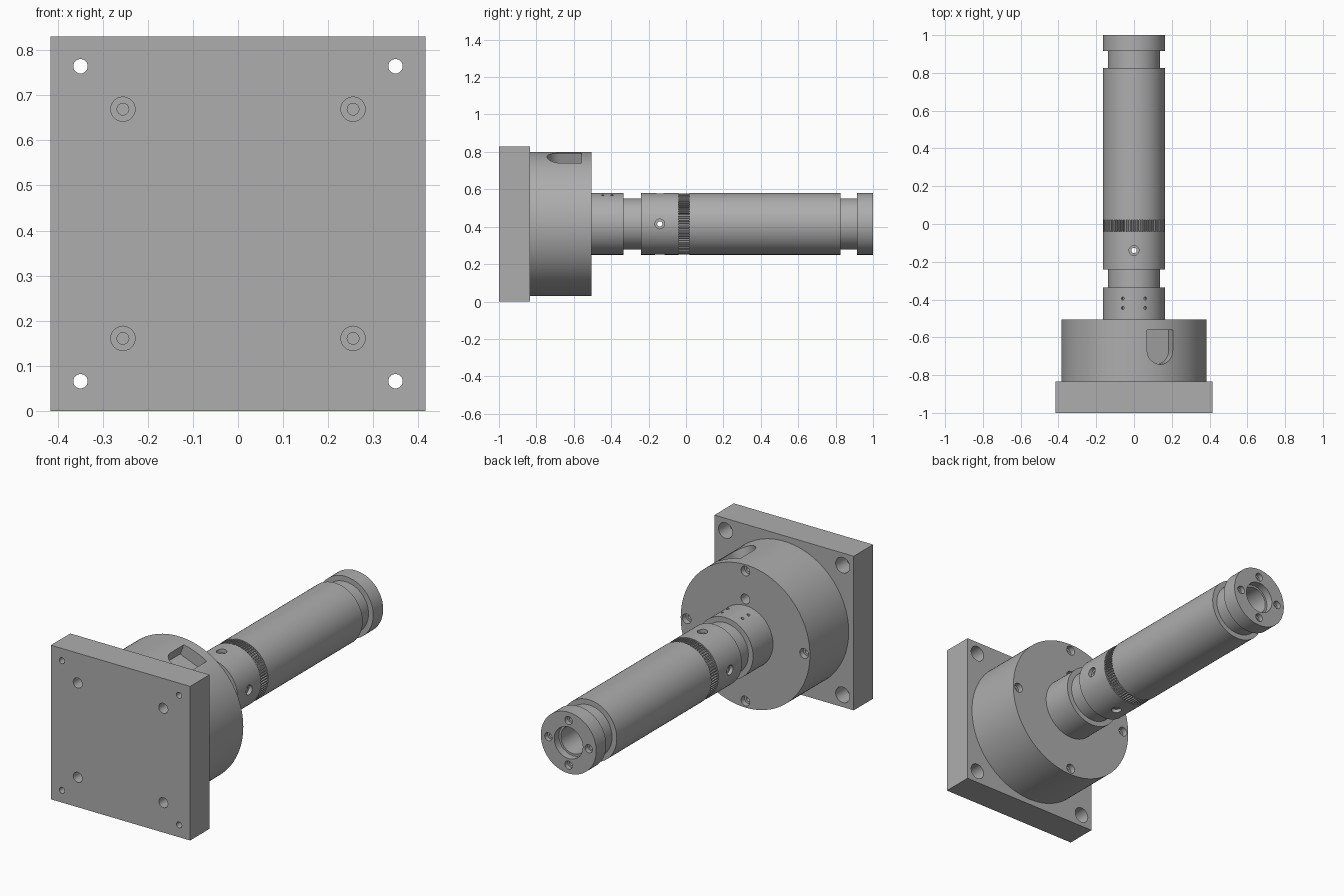
import bpy, bmesh, math
from mathutils import Vector, Matrix

if "Cube" in bpy.data.objects:
    bpy.data.objects.remove(bpy.data.objects["Cube"])

CZ = 0.415                      # height of the main axis
AXIS = Vector((0, 0, CZ))
BACK = Vector((0, 1, 0))

steel = bpy.data.materials.new("machined grey steel")
steel.use_nodes = True
GREY = (0.42, 0.42, 0.42, 1)
steel.diffuse_color = GREY
steel.node_tree.nodes["Principled BSDF"].inputs["Base Color"].default_value = GREY


def finish(name, bm, matrix):
    bmesh.ops.recalc_face_normals(bm, faces=bm.faces)
    bm.transform(matrix)
    mesh = bpy.data.meshes.new(name)
    bm.to_mesh(mesh)
    bm.free()
    mesh.materials.append(steel)
    obj = bpy.data.objects.new(name, mesh)
    bpy.context.collection.objects.link(obj)
    return obj


def place(origin, direction):
    q = Vector(direction).to_track_quat('Z', 'Y')
    return Matrix.Translation(origin) @ q.to_matrix().to_4x4()


def lathe(name, profile, origin, direction, seg=96):
    """Revolve (radius, distance) points round an axis, closing both ends."""
    bm = bmesh.new()
    rings = [[bm.verts.new((r * math.cos(math.tau * i / seg),
                            r * math.sin(math.tau * i / seg), h))
              for i in range(seg)] for r, h in profile]
    for a, b in zip(rings, rings[1:]):
        for i in range(seg):
            j = (i + 1) % seg
            bm.faces.new((a[i], a[j], b[j], b[i]))
    bm.faces.new(rings[0])
    bm.faces.new(rings[-1])
    return finish(name, bm, place(origin, direction))


def prism(name, outline, depth, matrix):
    """Extrude a flat outline along local z."""
    bm = bmesh.new()
    face = bm.faces.new([bm.verts.new((x, y, 0)) for x, y in outline])
    ext = bmesh.ops.extrude_face_region(bm, geom=[face])
    moved = [v for v in ext["geom"] if isinstance(v, bmesh.types.BMVert)]
    bmesh.ops.translate(bm, verts=moved, vec=(0, 0, depth))
    return finish(name, bm, matrix)


def cut(target, cutter):
    mod = target.modifiers.new("cut", 'BOOLEAN')
    mod.operation = 'DIFFERENCE'
    mod.solver = 'EXACT'
    mod.object = cutter
    bpy.context.view_layer.objects.active = target
    bpy.ops.object.modifier_apply(modifier=mod.name)
    bpy.data.objects.remove(cutter)


def bore(target, origin, direction, wide, wide_depth, narrow, depth):
    """Counterbored hole going into the part along direction."""
    lathe_cut = lathe("cutter", [(wide, -0.02), (wide, wide_depth),
                                 (narrow, wide_depth), (narrow, depth)],
                      origin, direction, 24)
    cut(target, lathe_cut)


def box(half):
    return [(-half, -half), (half, -half), (half, half), (-half, half)]


# Square base plate
front = Matrix(((1, 0, 0, 0), (0, 0, 1, -1), (0, 1, 0, CZ), (0, 0, 0, 1)))
plate = prism("base_plate", box(0.415), 0.165, front)

# T slots with a square pocket, one per side
half_tee = [(0.07, 0.275), (0.07, 0.307), (0.043, 0.307), (0.043, 0.45)]
tee = half_tee + [(-x, y) for x, y in reversed(half_tee)]
pocket = [(x, y + 0.345) for x, y in box(0.016)]
for k in range(4):
    m = front @ Matrix.Rotation(k * math.pi / 2, 4, 'Z') @ Matrix.Translation((0, 0, -0.02))
    cut(plate, prism("cutter", tee, 0.105, m))
    cut(plate, prism("cutter", pocket, 0.14, m))

# Plate bolt holes: corners sunk from the back, inner ones from the front
for sx in (-1, 1):
    for sz in (-1, 1):
        bore(plate, (sx * 0.349, -0.835, CZ + sz * 0.349), -BACK, 0.042, 0.09, 0.016, 0.2)
        bore(plate, (sx * 0.255, -1, CZ + sz * 0.254), BACK, 0.027, 0.06, 0.013, 0.12)

# Round drum
drum = lathe("drum", [(0.385, -0.835), (0.385, -0.505)], AXIS, BACK, 128)
for k in range(4):
    a = k * math.pi / 2
    bore(drum, (0.35 * math.cos(a), -0.505, CZ + 0.35 * math.sin(a)), -BACK, 0.026, 0.03, 0.014, 0.08)
bore(drum, (0, -0.505, CZ + 0.2), -BACK, 0.026, 0.06, 0.014, 0.08)

# Round-ended pocket tilted on the drum's upper side
tilt = math.radians(21.3)
arch = [(0.073, -0.56), (-0.073, -0.56)]
arch += [(-0.073 * math.cos(math.pi * i / 16), -0.67 - 0.073 * math.sin(math.pi * i / 16))
         for i in range(17)]
cut(drum, prism("cutter", arch, 0.15,
                Matrix.Translation(AXIS) @ Matrix.Rotation(tilt, 4, 'Y')
                @ Matrix.Translation((0, 0, 0.318))))

# Stepped shaft with a blind bore in its end
R, N = 0.165, 0.137
shaft = lathe("shaft", [(R, -0.505), (R, -0.335), (N, -0.335), (N, -0.24), (R, -0.24),
                        (R, -0.04), (0.15, -0.04), (0.15, 0.02), (R, 0.02), (R, 0.825),
                        (N, 0.825), (N, 0.915), (R, 0.915), (R, 1), (0.085, 1),
                        (0.085, 0.96), (0.074, 0.96), (0.074, 0.6)], AXIS, BACK)
for k in range(4):
    a = k * math.pi / 2
    out = Vector((math.cos(a), 0, math.sin(a)))
    bore(shaft, AXIS + BACK + out * 0.12, -BACK, 0.022, 0.025, 0.012, 0.06)
    # Radial holes that meet in the middle
    bore(shaft, AXIS + out * R - BACK * 0.14, -out, 0.026, 0.02, 0.014, 0.17)

# Small index holes on the collar
for s in (-1, 1):
    for y in (-0.395, -0.445):
        out = Vector((s * math.sin(tilt), 0, math.cos(tilt)))
        bore(shaft, AXIS + out * R + BACK * y, -out, 0.008, 0.01, 0.007, 0.02)

# Knurled ring
TEETH = 72
ring = []
for i in range(TEETH):
    for frac, r in ((0, 0.154), (0.4, 0.154), (0.5, 0.163), (0.9, 0.163)):
        a = math.tau * (i + frac) / TEETH
        ring.append((r * math.cos(a), r * math.sin(a)))
knurl = prism("knurled_ring", ring, 0.06, place(AXIS - BACK * 0.04, BACK))

# Smooth the round walls, keep the machined edges crisp
bpy.ops.object.select_all(action='DESELECT')
for obj in (plate, drum, shaft):
    obj.select_set(True)
bpy.context.view_layer.objects.active = shaft
bpy.ops.object.shade_smooth_by_angle(angle=math.radians(25))
